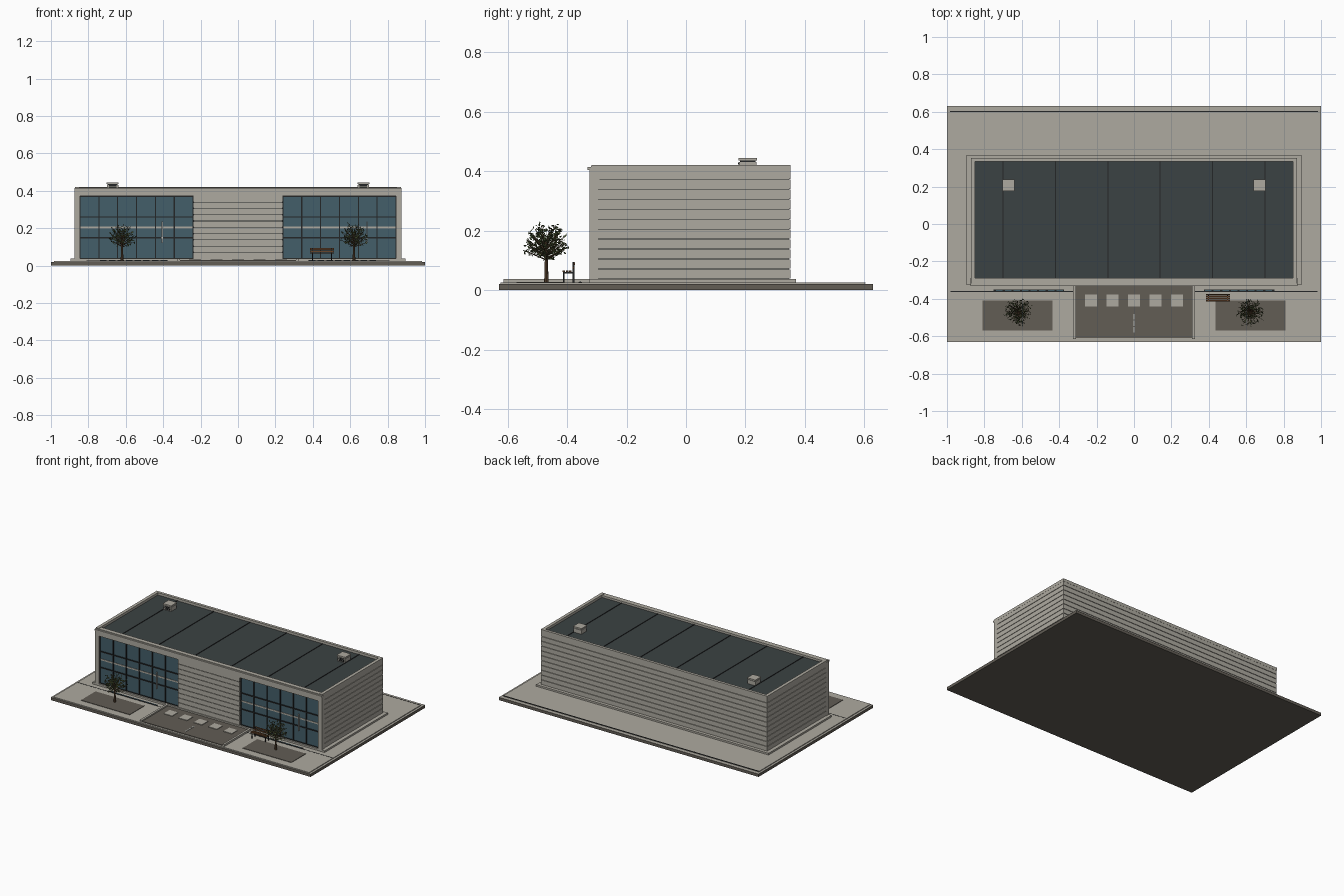
import bpy, bmesh, math, random
from mathutils import Vector, Matrix

if "Cube" in bpy.data.objects:
    bpy.data.objects.remove(bpy.data.objects["Cube"])

random.seed(4)

# ---- colours -------------------------------------------------------------
def lin(c):
    c /= 255
    return c / 12.92 if c <= 0.04045 else ((c + 0.055) / 1.055) ** 2.4

def material(name, r, g, b):
    m = bpy.data.materials.new(name)
    m.diffuse_color = (lin(r), lin(g), lin(b), 1)
    m.use_nodes = True
    m.node_tree.nodes["Principled BSDF"].inputs["Base Color"].default_value = m.diffuse_color
    return m

STONE = material("warm_stone", 174, 170, 160)
ASPHALT = material("dark_paving", 98, 93, 85)
ROOF = material("roof_membrane", 59, 66, 67)
GLASS = material("tinted_glass", 68, 94, 106)
FRAME = material("dark_metal", 36, 38, 39)
WOOD = material("bench_wood", 104, 70, 44)
BARK = material("bark", 92, 70, 50)
LEAF = material("leaf_green", 84, 98, 60)
PALE = material("pale_paint", 194, 196, 190)

# ---- helpers -------------------------------------------------------------
def finish(name, bm, *mats):
    me = bpy.data.meshes.new(name)
    bm.to_mesh(me)
    bm.free()
    for m in mats:
        me.materials.append(m)
    ob = bpy.data.objects.new(name, me)
    bpy.context.collection.objects.link(ob)
    return ob

def boxes(name, mat, items):
    """Each item is (x0, x1, y0, y1, z0, z1)."""
    bm = bmesh.new()
    for x0, x1, y0, y1, z0, z1 in items:
        mt = Matrix.Translation(((x0 + x1) / 2, (y0 + y1) / 2, (z0 + z1) / 2))
        sc = Matrix.Diagonal((x1 - x0, y1 - y0, z1 - z0, 1))
        bmesh.ops.create_cube(bm, size=1, matrix=mt @ sc)
    return finish(name, bm, mat)

def both(items):
    """Mirror boxes across x = 0."""
    return items + [(-b, -a, c, d, e, f) for a, b, c, d, e, f in items]

def limb(bm, a, b, r0, r1, sides=5):
    d = b - a
    mt = Matrix.Translation((a + b) / 2) @ d.to_track_quat('Z', 'Y').to_matrix().to_4x4()
    bmesh.ops.create_cone(bm, cap_ends=True, segments=sides, radius1=r0,
                          radius2=r1, depth=d.length, matrix=mt)

# ---- ground --------------------------------------------------------------
base = boxes("base_slab", ASPHALT, [(-1, 1, -0.63, 0.63, 0, 0.02)])
base.data.materials.append(STONE)
for p in base.data.polygons:
    p.material_index = 1 if p.normal.z > 0.5 else 0
boxes("pavement", STONE, [(-0.985, 0.985, -0.625, 0.603, 0.019, 0.025)])
boxes("pavement_joints", FRAME, both([(0.32, 0.98, -0.363, -0.358, 0.024, 0.0258)])
      + [(-0.985, 0.985, 0.600, 0.604, 0.022, 0.0258)])
boxes("plinth", STONE, [(-0.895, 0.895, -0.325, 0.37, 0.02, 0.037)])
boxes("driveway", ASPHALT, [(-0.31, 0.31, -0.61, -0.328, 0.02, 0.029)])
boxes("driveway_kerbs", STONE, both([(0.31, 0.325, -0.615, -0.325, 0.02, 0.038)]))
boxes("stepping_pavers", STONE, [(x - 0.032, x + 0.032, -0.442, -0.378, 0.028, 0.033)
                                 for x in (-0.23, -0.115, 0, 0.115, 0.23)])
boxes("lane_dashes", PALE, [(-0.004, 0.004, y, y + 0.028, 0.028, 0.031)
                            for y in (-0.58, -0.545, -0.51)])
boxes("planting_beds", ASPHALT, both([(0.435, 0.81, -0.57, -0.41, 0.02, 0.028)]))
boxes("drain_channels", FRAME, both([(0.375, 0.75, -0.362, -0.35, 0.02, 0.028)]))
boxes("drain_slots", GLASS, both([(0.38 + i * 0.046, 0.415 + i * 0.046, -0.359, -0.353, 0.027, 0.029)
                                  for i in range(8)]))

# ---- building shell ------------------------------------------------------
boxes("wall_core", FRAME, [(-0.866, 0.866, -0.300, 0.346, 0.03, 0.398)])
boards = []
step, first = 0.0336, 0.037
for i in range(11):
    z0 = first + i * step + 0.0015
    z1 = min(z0 + step - 0.003, 0.405)
    boards += both([(0.86, 0.871, -0.312, 0.34, z0, z1)])
    boards.append((-0.871, 0.871, 0.34, 0.351, z0, z1))
    if z1 < 0.38:
        boards.append((-0.238, 0.238, -0.322, -0.295, z0, z1))
boxes("wall_boards", STONE, boards)
boxes("front_seam_backing", FRAME, [(-0.236, 0.236, -0.318, -0.295, 0.03, 0.37)])
boxes("front_piers", STONE, both([(0.845, 0.873, -0.325, -0.295, 0.03, 0.40)]))
boxes("front_header", STONE, [(-0.873, 0.873, -0.325, -0.29, 0.371, 0.408)])

# ---- roof ----------------------------------------------------------------
boxes("roof_deck", ROOF, [(-0.855, 0.855, -0.292, 0.338, 0.395, 0.404)])
boxes("roof_seams", FRAME, [(x - 0.003, x + 0.003, -0.29, 0.335, 0.403, 0.407)
                            for x in (-0.7, -0.42, -0.14, 0.14, 0.42, 0.7)])
boxes("parapet", STONE, both([(0.85, 0.872, -0.318, 0.351, 0.40, 0.421)])
      + [(-0.872, 0.872, 0.333, 0.352, 0.40, 0.421),
         (-0.872, 0.872, -0.32, -0.29, 0.40, 0.418)])
boxes("front_cornice", STONE, [(-0.874, 0.874, -0.332, -0.318, 0.404, 0.414)])
boxes("roof_vents", STONE, both([(0.64, 0.70, 0.178, 0.237, 0.403, 0.432),
                                 (0.638, 0.702, 0.176, 0.239, 0.436, 0.445)]))
boxes("vent_louvres", FRAME, both([(0.643, 0.697, 0.181, 0.234, 0.43, 0.437)]
      + [(0.65, 0.69, 0.1755, 0.18, z, z + 0.005) for z in (0.409, 0.417, 0.425)]))

# ---- shop windows --------------------------------------------------------
W0, W1, Z0, Z1 = 0.24, 0.845, 0.037, 0.371
boxes("window_glass", GLASS, both([(W0, W1, -0.308, -0.298, Z0, Z1)]))
bars = []
for i in range(7):
    x = W0 + (W1 - W0) * i / 6
    bars.append((x - 0.003, x + 0.003, -0.315, -0.30, Z0, Z1))
for i in range(4):
    z = Z0 + (Z1 - Z0) * i / 3
    bars.append((W0, W1, -0.314, -0.30, z - 0.0035, z + 0.0035))
boxes("window_bars", FRAME, both(bars))
boxes("glass_bands", STONE, both([(W0, W1, -0.311, -0.306, 0.199, 0.209)]))
boxes("door_handles", PALE, [(x - 0.003, x + 0.003, -0.322, -0.314, 0.12, 0.235)
                             for x in (-0.405, 0.69)])

# ---- bench ---------------------------------------------------------------
slats = [(0.385, 0.512, y, y + 0.008, 0.061, 0.066) for y in (-0.415, -0.404, -0.393)]
slats += [(0.385, 0.512, -0.382 + 0.003 * i, -0.377 + 0.003 * i, z, z + 0.009)
          for i, z in enumerate((0.071, 0.084))]
boxes("bench_slats", WOOD, slats)
legs = []
for x in (0.395, 0.498):
    legs += [(x, x + 0.005, -0.414, -0.409, 0.024, 0.062),
             (x, x + 0.005, -0.382, -0.376, 0.024, 0.094),
             (x, x + 0.005, -0.414, -0.378, 0.056, 0.061)]
boxes("bench_frame", FRAME, legs)

# ---- trees ---------------------------------------------------------------
def tree(name, cx, cy):
    wood, leaves = bmesh.new(), bmesh.new()
    root = Vector((cx, cy, 0.025))
    fork = root + Vector((0, 0, 0.085))
    limb(wood, root, fork, 0.0075, 0.005, 8)
    limb(wood, fork, fork + Vector((0, 0, 0.06)), 0.005, 0.002, 6)
    for i in range(34):
        ang = i * 2.399
        up = (i + 0.5) / 34
        start = fork + Vector((0, 0, 0.05 * up - 0.012))
        reach = 0.074 * math.sqrt(1 - 0.85 * up * up) * random.uniform(0.85, 1.05)
        out = Vector((math.cos(ang), math.sin(ang), 0))
        tip = start + out * reach + Vector((0, 0, 0.028 + 0.045 * up))
        limb(wood, start, tip, 0.002, 0.0008, 4)
        # leaves scattered along the outer part of each branch
        for k in range(11):
            c = start.lerp(tip, random.uniform(0.35, 1.05))
            c += Vector([random.uniform(-0.009, 0.009) for _ in range(3)])
            u = Vector([random.uniform(-1, 1) for _ in range(3)]).normalized()
            v = u.orthogonal().normalized()
            s = random.uniform(0.005, 0.008)
            leaves.faces.new([leaves.verts.new(c + d) for d in
                              (u * s, v * s * 0.5, -u * s, -v * s * 0.5)])
    finish(name + "_branches", wood, BARK)
    finish(name + "_leaves", leaves, LEAF)

tree("left_tree", -0.62, -0.47)
tree("right_tree", 0.62, -0.47)
